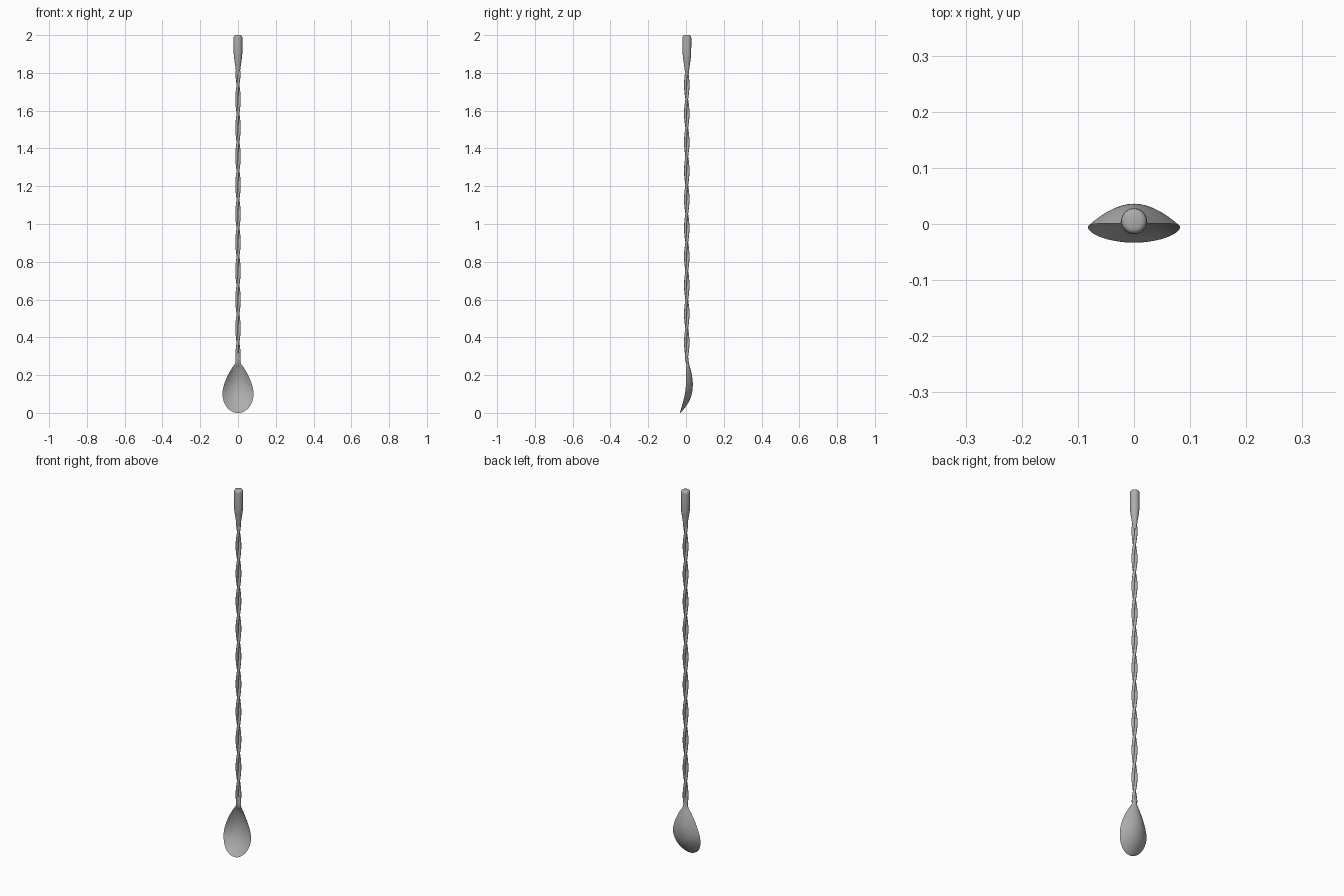
import bpy, bmesh, math

if "Cube" in bpy.data.objects:
    bpy.data.objects.remove(bpy.data.objects["Cube"])

AXIS_Y = 0.004

# Dark steel
steel = bpy.data.materials.new("dark_steel")
steel.diffuse_color = (0.42, 0.42, 0.42, 1)
steel.use_nodes = True
steel.node_tree.nodes["Principled BSDF"].inputs["Base Color"].default_value = steel.diffuse_color


def loft(name, rings, cap_start=True, cap_end=True, angle=50):
    bm = bmesh.new()
    rows = [[bm.verts.new(p) for p in ring] for ring in rings]
    n = len(rows[0])
    for a, b in zip(rows, rows[1:]):
        for i in range(n):
            j = (i + 1) % n
            bm.faces.new((a[i], a[j], b[j], b[i]))
    if cap_start:
        bm.faces.new(rows[0][::-1])
    if cap_end:
        bm.faces.new(rows[-1])
    bmesh.ops.remove_doubles(bm, verts=bm.verts, dist=1e-5)
    bmesh.ops.recalc_face_normals(bm, faces=bm.faces)
    me = bpy.data.meshes.new(name)
    bm.to_mesh(me)
    bm.free()
    me.materials.append(steel)
    ob = bpy.data.objects.new(name, me)
    bpy.context.collection.objects.link(ob)
    bpy.ops.object.select_all(action='DESELECT')
    ob.select_set(True)
    bpy.context.view_layer.objects.active = ob
    bpy.ops.object.shade_smooth_by_angle(angle=math.radians(angle))
    return ob


def smooth_rows(rows, steps):
    # Catmull-Rom through rows of section values
    out = []
    for i in range(len(rows) - 1):
        p0, p1 = rows[max(i - 1, 0)], rows[i]
        p2, p3 = rows[i + 1], rows[min(i + 2, len(rows) - 1)]
        for s in range(steps):
            t = s / steps
            out.append([0.5 * (2*b + (c-a)*t + (2*a-5*b+4*c-d)*t*t + (3*b-a-3*c+d)*t**3)
                        for a, b, c, d in zip(p0, p1, p2, p3)])
    return out + [rows[-1]]


# Spoon bowl flowing into the neck: z, half width, rim y, back y, front y, section power
sections = [
    (0.000, 0.012, -0.033, -0.031, -0.033, 1.0),
    (0.006, 0.029, -0.031, -0.024, -0.028, 1.0),
    (0.022, 0.052, -0.026, -0.010, -0.015, 1.0),
    (0.050, 0.071, -0.018, 0.010, 0.004, 1.0),
    (0.085, 0.081, -0.009, 0.026, 0.020, 1.0),
    (0.120, 0.081, -0.003, 0.034, 0.028, 1.0),
    (0.160, 0.070, 0.000, 0.036, 0.030, 1.0),
    (0.200, 0.053, 0.001, 0.031, 0.024, 1.0),
    (0.235, 0.033, 0.001, 0.023, 0.013, 0.85),
    (0.262, 0.016, 0.002, 0.016, 0.000, 0.65),
    (0.290, 0.011, 0.003, 0.012, -0.006, 0.5),
    (0.320, 0.009, 0.004, 0.012, -0.004, 0.5),
]
N = 40
rings = []
for z, w, rim, back, front, p in smooth_rows(sections, 5):
    ring = []
    for k in range(N):
        a = 2 * math.pi * k / N
        side = back if math.sin(a) >= 0 else front
        ring.append((w * math.cos(a), rim + (side - rim) * abs(math.sin(a)) ** (2 * p), z))
    rings.append(ring)
loft("spoon_bowl", rings)

# Shaft of two strands twisted around each other
for s in range(2):
    rings = []
    for i in range(241):
        z = 0.28 + 1.53 * i / 240
        tw = math.pi * ((z - 0.6) / 0.1515 + s)
        cx, cy = 0.0068 * math.cos(tw), AXIS_Y + 0.0068 * math.sin(tw)
        rings.append([(cx + 0.0075 * math.cos(math.pi * k / 6),
                       cy + 0.0075 * math.sin(math.pi * k / 6), z) for k in range(12)])
    loft(f"shaft_strand_{s + 1}", rings)

# Tapered end knob
profile = [(1.785, 0.008), (1.80, 0.010), (1.83, 0.0135), (1.86, 0.018), (1.885, 0.0215),
           (1.90, 0.0225), (1.985, 0.0232), (1.993, 0.022), (1.998, 0.019), (2.0, 0.014)]
loft("end_knob", [[(r * math.cos(2 * math.pi * k / 32),
                    AXIS_Y + 0.001 + r * math.sin(2 * math.pi * k / 32), z)
                   for k in range(32)] for z, r in profile])
